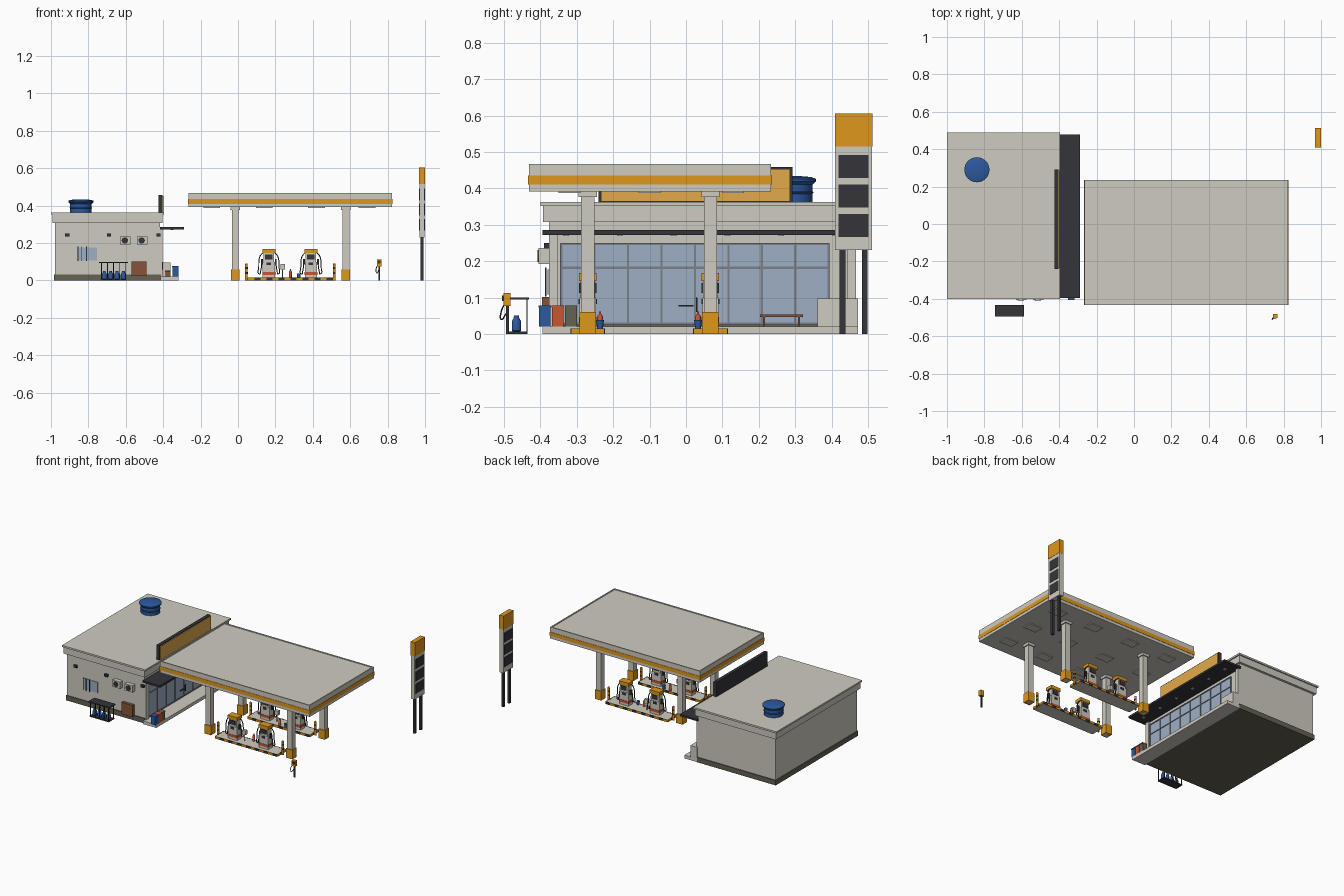
import bpy, bmesh, math
from mathutils import Matrix

def mat(name, *c):
    m = bpy.data.materials.new(name)
    m.diffuse_color = (*c, 1)
    return m

BEIGE = mat("warm_white", 0.62, 0.60, 0.53)
ORANGE = mat("orange", 0.74, 0.31, 0.012)
AMBER = mat("amber", 0.76, 0.40, 0.07)
DARK = mat("charcoal", 0.035, 0.035, 0.042)
GLASS = mat("glass_blue", 0.34, 0.43, 0.55)
BLUE = mat("blue", 0.025, 0.10, 0.34)
PLINTH = mat("dark_stone", 0.13, 0.12, 0.085)
BROWN = mat("brown", 0.24, 0.09, 0.04)
RED = mat("red", 0.58, 0.09, 0.03)
GREY = mat("steel_grey", 0.20, 0.22, 0.25)

def finish(name, bm, m):
    me = bpy.data.meshes.new(name)
    bm.to_mesh(me)
    bm.free()
    me.materials.append(m)
    ob = bpy.data.objects.new(name, me)
    bpy.context.collection.objects.link(ob)
    return ob

def boxes(name, m, *lims):
    """One object from boxes given as (x0, x1, y0, y1, z0, z1)."""
    bm = bmesh.new()
    for x0, x1, y0, y1, z0, z1 in lims:
        mx = (Matrix.Translation(((x0 + x1) / 2, (y0 + y1) / 2, (z0 + z1) / 2))
              @ Matrix.Diagonal((x1 - x0, y1 - y0, z1 - z0, 1)))
        bmesh.ops.create_cube(bm, size=1, matrix=mx)
    return finish(name, bm, m)

def lathe(name, m, x, y, profile, n=24):
    """Solid of revolution from (radius, z) points."""
    bm = bmesh.new()
    rings = [[bm.verts.new((x + r * math.cos(2 * math.pi * i / n),
                            y + r * math.sin(2 * math.pi * i / n), z)) for i in range(n)]
             for r, z in profile]
    for a, b in zip(rings, rings[1:]):
        for i in range(n):
            f = bm.faces.new((a[i], a[(i + 1) % n], b[(i + 1) % n], b[i]))
            f.smooth = True
    bm.faces.new(rings[0][::-1])
    bm.faces.new(rings[-1])
    ob = finish(name, bm, m)
    ob.data.set_sharp_from_angle(angle=math.radians(35))
    return ob

def hose(name, pts, r=0.003):
    cu = bpy.data.curves.new(name, 'CURVE')
    cu.dimensions = '3D'
    cu.bevel_depth, cu.bevel_resolution, cu.resolution_u = r, 1, 6
    sp = cu.splines.new('BEZIER')
    sp.bezier_points.add(len(pts) - 1)
    for bp, p in zip(sp.bezier_points, pts):
        bp.co = p
        bp.handle_left_type = bp.handle_right_type = 'AUTO'
    cu.materials.append(DARK)
    ob = bpy.data.objects.new(name, cu)
    bpy.context.collection.objects.link(ob)

# --- shop shell
boxes("shop_plinth", PLINTH, (-0.983, -0.412, -0.383, 0.473, 0, 0.032))
boxes("shop_walls", BEIGE, (-0.978, -0.416, -0.377, 0.467, 0.03, 0.32))
boxes("sidewalk", BEIGE, (-0.415, -0.318, -0.395, 0.472, 0, 0.021))
boxes("roof_fascia", BEIGE, (-0.992, -0.403, -0.393, 0.482, 0.308, 0.354))
boxes("roof_cap", BEIGE, (-1.0, -0.395, -0.40, 0.49, 0.352, 0.363))
boxes("awning", DARK, (-0.418, -0.29, -0.395, 0.478, 0.272, 0.285))
boxes("awning_lights", BEIGE, *[(-0.36, -0.345, y - 0.008, y + 0.008, 0.269, 0.273)
                               for y in [-0.33 + 0.148 * i for i in range(6)]])
boxes("corner_pilasters", BEIGE, *[(-0.42, -0.405, y, y + 0.025, 0.02, 0.272) for y in (-0.377, 0.442)])

# --- glazed shop front
boxes("shop_glass", GLASS, (-0.418, -0.411, -0.343, 0.392, 0.028, 0.247))
step = 0.735 / 8
boxes("window_frames", GREY,
      *[(-0.417, -0.407, -0.343 + i * step - 0.003, -0.343 + i * step + 0.003, 0.025, 0.248) for i in range(9)],
      *[(-0.417, -0.407, -0.345, 0.394, z - 0.003, z + 0.003) for z in (0.028, 0.182, 0.247)])
boxes("door_handles", DARK, (-0.409, -0.40, -0.02, 0.02, 0.075, 0.079), (-0.409, -0.40, 0.028, 0.032, 0.06, 0.10))

# --- roof sign
boxes("roof_sign_frame", DARK, (-0.425, -0.403, -0.24, 0.292, 0.36, 0.458))
boxes("roof_sign_face", AMBER, (-0.405, -0.398, -0.234, 0.286, 0.364, 0.453))

# --- roof tank
lathe("water_tank", BLUE, -0.84, 0.29, [(0.058, 0.362), (0.058, 0.385), (0.061, 0.388), (0.058, 0.391),
      (0.058, 0.41), (0.067, 0.419), (0.067, 0.426), (0.055, 0.431), (0.02, 0.434)], 32)

# --- side wall fittings
boxes("side_window", GLASS, (-0.857, -0.755, -0.381, -0.375, 0.108, 0.177))
boxes("side_window_bars", DARK, *[(x - 0.002, x + 0.002, -0.388, -0.384, 0.103, 0.182) for x in (-0.855, -0.835, -0.81)])
boxes("wall_lamps", DARK, *[(x - 0.011, x + 0.011, -0.39, -0.376, 0.234, 0.25) for x in (-0.913, -0.69, -0.425)])
boxes("air_conditioners", BEIGE, *[(x - 0.028, x + 0.028, -0.405, -0.375, 0.192, 0.236) for x in (-0.602, -0.512)])
for x in (-0.605, -0.515):
    fan = lathe("air_conditioner_fan", DARK, 0, 0, [(0.017, 0), (0.017, 0.003)], 16)
    fan.matrix_world = Matrix.Translation((x, -0.405, 0.214)) @ Matrix.Rotation(math.pi / 2, 4, 'X')
boxes("service_cabinet", BROWN, (-0.57, -0.49, -0.396, -0.375, 0.024, 0.102))

# --- gas bottle rack
boxes("rack_plates", DARK, (-0.742, -0.588, -0.495, -0.432, 0.094, 0.1), (-0.735, -0.595, -0.492, -0.435, 0, 0.006))
boxes("rack_posts", DARK, *[(x - 0.002, x + 0.002, y - 0.002, y + 0.002, 0, 0.096)
                          for y in (-0.49, -0.437) for x in [-0.73 + 0.0325 * i for i in range(5)]])
for i in range(4):
    lathe("gas_bottle", BLUE, -0.715 + i * 0.034, -0.466,
          [(0.009, 0.005), (0.013, 0.009), (0.013, 0.035), (0.008, 0.043), (0.007, 0.051)], 14)

# --- things on the sidewalk
for i, m in enumerate((BLUE, RED, PLINTH)):
    y = -0.388 + i * 0.036
    boxes("recycling_bin", m, (-0.35, -0.319, y - 0.016, y + 0.016, 0.02, 0.072))
    boxes("bin_lid", m, (-0.352, -0.317, y - 0.017, y + 0.017, 0.072, 0.078))
boxes("ice_chest", BEIGE, (-0.409, -0.362, 0.362, 0.472, 0.02, 0.097))
boxes("bench", BROWN, (-0.39, -0.36, 0.203, 0.322, 0.047, 0.053),
      *[(-0.388, -0.362, y, y + 0.005, 0.02, 0.048) for y in (0.212, 0.308)])

# --- canopy: stacked bands, stripe proud of the fascia
X0, X1, Y0, Y1 = -0.264, 0.824, -0.432, 0.234
boxes("canopy", BEIGE, (X0, X1, Y0, Y1, 0.392, 0.463))
boxes("canopy_stripe", ORANGE, (X0 - 0.002, X1 + 0.002, Y0 - 0.002, Y1 + 0.002, 0.41, 0.435))
boxes("canopy_rim", BEIGE, (X0, X1, Y0, Y0 + 0.008, 0.462, 0.467), (X0, X1, Y1 - 0.008, Y1, 0.462, 0.467),
      (X0, X0 + 0.008, Y0, Y1, 0.462, 0.467), (X1 - 0.008, X1, Y0, Y1, 0.462, 0.467))
boxes("canopy_lights", BEIGE, *[(x - 0.045, x + 0.045, y - 0.03, y + 0.03, 0.387, 0.393)
                               for x in (-0.14, 0.14, 0.42, 0.69) for y in (-0.32, -0.1, 0.13)])

# --- columns
cols = [(x, y) for x in (-0.015, 0.577) for y in (-0.27, 0.067)]
def around(rx, ry, z0, z1):
    return [(x - rx, x + rx, y - ry, y + ry, z0, z1) for x, y in cols]
boxes("canopy_columns", BEIGE, *around(0.018, 0.018, 0, 0.392))
boxes("column_caps", BEIGE, *around(0.025, 0.025, 0.376, 0.393))
boxes("column_guards", ORANGE, *around(0.023, 0.023, 0, 0.06))

# --- pump islands; s points to the lane between them
for yc, s in ((-0.27, 1), (0.067, -1)):
    w, a, b = 0.045, 0.055, 0.505
    boxes("island", BEIGE, (a, b, yc - w, yc + w, 0, 0.015))
    n, st = 14, (b - a) / 14
    for par, m in ((0, ORANGE), (1, DARK)):
        boxes("island_kerb_stripes", m,
              *[(a + i * st, a + (i + 1) * st, yc + k * w - 0.003, yc + k * w + 0.003, 0.001, 0.0155)
                for k in (-1, 1) for i in range(par, n, 2)],
              *[(x - 0.003, x + 0.003, yc - w + j * 0.03, yc - w + (j + 1) * 0.03, 0.001, 0.0155)
                for x in (a, b) for j in range(3) if j % 2 == par])
    # end bollards
    for x in (0.045, 0.515):
        lathe("bollard", ORANGE, x, yc, [(0.007, 0), (0.007, 0.088), (0.004, 0.092)], 12)
        for z in (0.035, 0.062):
            lathe("bollard_band", DARK, x, yc, [(0.0076, z), (0.0076, z + 0.01)], 12)
    # pumps
    for x in (0.165, 0.39):
        boxes("pump_body", BEIGE, (x - 0.033, x + 0.033, yc - 0.022, yc + 0.022, 0.014, 0.10),
              (x - 0.028, x + 0.028, yc - 0.02, yc + 0.02, 0.10, 0.15))
        boxes("pump_belt", RED, (x - 0.035, x + 0.035, yc - 0.024, yc + 0.024, 0.03, 0.046))
        boxes("pump_head", ORANGE, (x - 0.035, x + 0.035, yc - 0.024, yc + 0.024, 0.146, 0.167))
        boxes("pump_displays", DARK, *[(x - 0.02, x + 0.02, yc + k * 0.021 - 0.003, yc + k * 0.021 + 0.003, 0.112, 0.14)
                                      for k in (-1, 1)],
              *[(x - 0.012, x + 0.012, yc + k * 0.022 - 0.003, yc + k * 0.022 + 0.003, 0.082, 0.096) for k in (-1, 1)])
        boxes("pump_nozzles", DARK, *[(x + k * 0.037 - 0.005, x + k * 0.037 + 0.005, yc - 0.008, yc + 0.008, 0.085, 0.115)
                                     for k in (-1, 1)])
        for k in (-1, 1):
            hose("pump_hose", [(x + k * p, yc + k * 0.012, z) for p, z in
                 ((0.03, 0.15), (0.047, 0.13), (0.054, 0.075), (0.05, 0.035), (0.044, 0.05), (0.038, 0.09))])
    # island accessories
    yi = yc + s * 0.034
    lathe("fire_extinguisher", RED, 0.28, yi, [(0.008, 0.015), (0.008, 0.048), (0.003, 0.055), (0.003, 0.062)], 12)
    lathe("water_bucket", BLUE, 0.325, yi, [(0.008, 0.015), (0.011, 0.038)], 14)
    boxes("towel_box", BEIGE, (0.226, 0.25, yc - 0.01, yc + 0.01, 0.06, 0.088))
    boxes("towel_post", GREY, (0.236, 0.24, yc - 0.002, yc + 0.002, 0.014, 0.062))

# --- air pump at the forecourt edge
boxes("air_post", DARK, (0.751, 0.759, -0.494, -0.486, 0, 0.078))
boxes("air_unit", ORANGE, (0.742, 0.768, -0.502, -0.482, 0.076, 0.112))
boxes("air_gauge", DARK, (0.748, 0.762, -0.505, -0.501, 0.09, 0.106))
hose("air_hose", [(0.745, -0.5, 0.08), (0.738, -0.508, 0.06), (0.742, -0.508, 0.04), (0.752, -0.495, 0.055)], 0.002)

# --- price sign
boxes("price_sign_posts", DARK, *[(0.977, 0.992, y - 0.008, y + 0.008, 0, 0.24) for y in (0.43, 0.491)])
boxes("price_sign_board", BEIGE, (0.97, 0.998, 0.41, 0.511, 0.23, 0.603))
boxes("price_sign_header", ORANGE, (0.968, 1.0, 0.409, 0.512, 0.515, 0.605))
boxes("price_panels", DARK, *[(0.968, 1.0, 0.419, 0.502, z, z + 0.064) for z in (0.266, 0.347, 0.428)])
